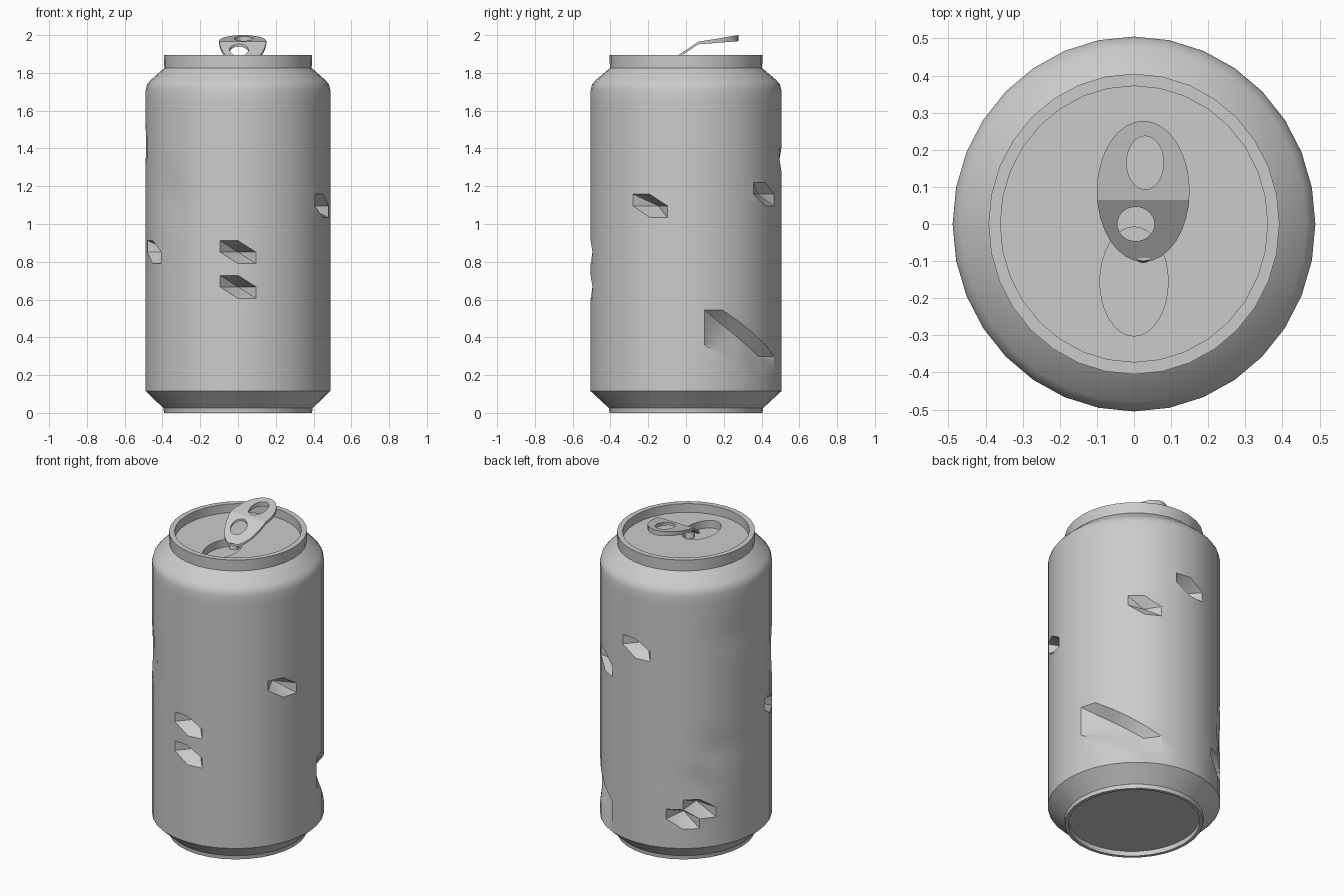
import bpy, bmesh, math

if "Cube" in bpy.data.objects:
    bpy.data.objects.remove(bpy.data.objects["Cube"], do_unlink=True)

SIDES, ROWS = 32, 26
Z0, Z1, R = 0.115, 1.71, 0.505       # straight wall of the can
SQUASH = 0.968                       # the can is slightly narrower in x
LID_Z = 1.84

metal = bpy.data.materials.new("grey_metal")
metal.use_nodes = True
metal.diffuse_color = (0.6, 0.6, 0.6, 1)
metal.node_tree.nodes["Principled BSDF"].inputs["Base Color"].default_value = (0.6, 0.6, 0.6, 1)


def add_object(name, bm, angle=30):
    """Turn a bmesh into a shaded object."""
    bmesh.ops.recalc_face_normals(bm, faces=bm.faces)
    mesh = bpy.data.meshes.new(name)
    bm.to_mesh(mesh)
    bm.free()
    mesh.materials.append(metal)
    ob = bpy.data.objects.new(name, mesh)
    bpy.context.collection.objects.link(ob)
    bpy.ops.object.select_all(action='DESELECT')
    ob.select_set(True)
    bpy.context.view_layer.objects.active = ob
    bpy.ops.object.shade_smooth_by_angle(angle=math.radians(angle))
    return ob


def plate(ellipses, thickness):
    """Flat plate: first ellipse (cx, cy, rx, ry) is the outline, the rest are holes."""
    curve = bpy.data.curves.new("plate_outline", 'CURVE')
    curve.dimensions, curve.fill_mode, curve.extrude = '2D', 'BOTH', thickness / 2
    for cx, cy, rx, ry in ellipses:
        spline = curve.splines.new('POLY')
        spline.points.add(SIDES - 1)
        spline.use_cyclic_u = True
        for i, p in enumerate(spline.points):
            a = math.tau * i / SIDES
            p.co = (cx + rx * math.cos(a), cy + ry * math.sin(a), 0, 1)
    ob = bpy.data.objects.new("plate_outline", curve)
    bpy.context.collection.objects.link(ob)
    bpy.context.view_layer.update()
    bm = bmesh.new()
    bm.from_mesh(ob.to_mesh())
    ob.to_mesh_clear()
    bpy.data.objects.remove(ob)
    bpy.data.curves.remove(curve)
    bmesh.ops.remove_doubles(bm, verts=bm.verts, dist=1e-5)
    return bm


# Sharp pits: (column, row) -> depth of the pushed-in wall point
pits = {(24, 12): 0.12, (24, 9): 0.12, (30, 16): 0.12, (18, 12): 0.12,
        (8, 20): 0.12, (5, 17): 0.05, (11, 3): 0.12, (12, 4): 0.12}
# Large slanting dent low on the side
for k, depths in enumerate([(.06, .06, .05), (.06, .05, .03, .01), (.055, .04, .02), (.045, .03, .015)]):
    for n, depth in enumerate(depths):
        pits[(2 + k, 6 - k - n)] = depth
# Soft dents: angle in degrees, height, angular width, height width, depth
soft = [(150, 0.72, 12, 0.08, 0.012), (135, 0.52, 10, 0.06, 0.010),
        (222, 1.15, 10, 0.12, 0.014), (160, 1.42, 14, 0.08, 0.008)]


def wall_radius(col, row, z):
    r = R - pits.get((col, row), 0)
    for ang, h, wa, wh, depth in soft:
        da = (col * 360 / SIDES - ang) / wa
        r -= depth * math.exp(-da * da - ((z - h) / wh) ** 2)
    return r


# Can body: base ring, dented wall, shoulder, neck and rim
base = [(0.385, 0.03), (0.385, 0.0), (0.405, 0.0), (0.408, 0.025)]
top = [(0.498, 1.738), (0.48, 1.76), (0.41, 1.82), (0.403, 1.825),
       (0.405, 1.895), (0.372, 1.895), (0.372, LID_Z - 0.02)]
bm = bmesh.new()


def ring(radius, z):
    out = []
    for i in range(SIDES):
        a = math.tau * i / SIDES
        r = radius(i) if callable(radius) else radius
        out.append(bm.verts.new((r * math.cos(a) * SQUASH, r * math.sin(a), z)))
    return out


rings = [ring(r, z) for r, z in base]
for row in range(ROWS + 1):
    z = Z0 + (Z1 - Z0) * row / ROWS
    if row in (0, ROWS):
        rings.append(ring(R, z))
    else:
        rings.append(ring(lambda c: wall_radius(c, row, z), z))
rings += [ring(r, z) for r, z in top]
for n, (lo, hi) in enumerate(zip(rings, rings[1:])):
    wall = len(base) <= n < len(base) + ROWS
    for i in range(SIDES):
        j = (i + 1) % SIDES
        if wall:                     # wall is split along one diagonal direction
            bm.faces.new((lo[i], lo[j], hi[i]))
            bm.faces.new((lo[j], hi[j], hi[i]))
        else:
            bm.faces.new((lo[i], lo[j], hi[j], hi[i]))
bm.faces.new(rings[0])
add_object("can_body", bm)

# Lid with the drinking hole, and the pressed-in flap below it
hole = (0, -0.155, 0.092, 0.147)
bm = plate([(0, 0, 0.373 * SQUASH, 0.373), hole], 0.05)
bmesh.ops.translate(bm, verts=bm.verts, vec=(0, 0, LID_Z - 0.025))
add_object("lid", bm)
bm = plate([(0, -0.155, 0.1, 0.155)], 0.01)
bmesh.ops.translate(bm, verts=bm.verts, vec=(0, 0, LID_Z - 0.053))
add_object("opening_flap", bm)

# Pull tab: two-hole plate folded upward across the middle
FOLD = 0.065
bm = plate([(0.025, 0.088, 0.125, 0.19), (0.03, 0.165, 0.05, 0.072), (0.005, 0.0, 0.05, 0.046)], 1.0)
bmesh.ops.bisect_plane(bm, geom=bm.verts[:] + bm.edges[:] + bm.faces[:],
                       plane_co=(0, FOLD, 0), plane_no=(0, 1, 0))
for v in bm.verts:
    y = v.co.y
    if y > FOLD:
        t = (y - FOLD) / 0.213
        height, thick = 1.965 + 0.035 * t, 0.014 + 0.018 * t
    else:
        t = (FOLD - y) / 0.167
        height, thick = 1.965 - 0.112 * t, 0.014
    v.co.z = height if v.co.z > 0 else height - thick
add_object("pull_tab", bm, 20)

# Rivet joining the tab to the lid
bm = bmesh.new()
bmesh.ops.create_cone(bm, cap_ends=True, segments=16, radius1=0.03, radius2=0.025, depth=0.04)
bmesh.ops.translate(bm, verts=bm.verts, vec=(0.025, -0.075, LID_Z))
add_object("rivet", bm)
